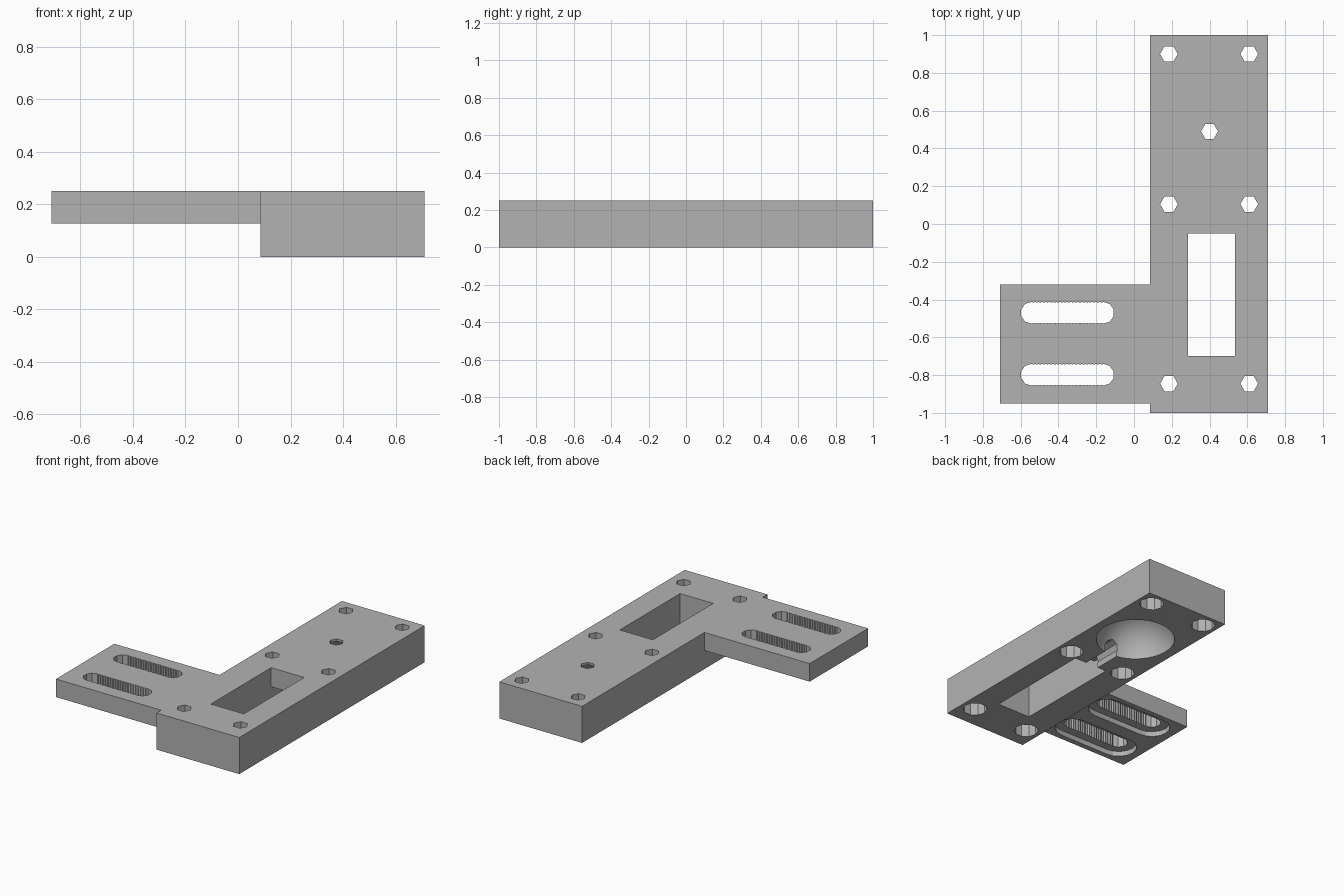
import bpy, bmesh
from math import radians, sin, cos, pi
from mathutils import Matrix

if "Cube" in bpy.data.objects:
    bpy.data.objects.remove(bpy.data.objects["Cube"])

grey = bpy.data.materials.new("plain_grey")
grey.use_nodes = True
grey.diffuse_color = (0.45, 0.45, 0.45, 1)
grey.node_tree.nodes["Principled BSDF"].inputs["Base Color"].default_value = (0.45, 0.45, 0.45, 1)


def add_object(name, bm):
    bmesh.ops.recalc_face_normals(bm, faces=bm.faces)
    mesh = bpy.data.meshes.new(name)
    bm.to_mesh(mesh)
    bm.free()
    mesh.materials.append(grey)
    obj = bpy.data.objects.new(name, mesh)
    bpy.context.collection.objects.link(obj)
    return obj


def prism(name, outline, z0, z1):
    bm = bmesh.new()
    face = bm.faces.new([bm.verts.new((x, y, z0)) for x, y in outline])
    top = bmesh.ops.extrude_face_region(bm, geom=[face])["geom"]
    bmesh.ops.translate(bm, vec=(0, 0, z1 - z0),
                        verts=[v for v in top if isinstance(v, bmesh.types.BMVert)])
    return add_object(name, bm)


def block(name, x0, x1, y0, y1, z0, z1):
    return prism(name, [(x0, y0), (x1, y0), (x1, y1), (x0, y1)], z0, z1)


def round_hole(name, x, y, r, sides, z0, z1):
    pts = [(x + r * cos(2 * pi * i / sides), y + r * sin(2 * pi * i / sides)) for i in range(sides)]
    return prism(name, pts, z0, z1)


def slot(name, x0, x1, y, r, z0, z1, arc=8, teeth=0, depth=0.005):
    """Long hole with rounded ends and optionally toothed sides."""
    pts = []
    for cx, start, side in ((x1, -pi / 2, 1), (x0, pi / 2, -1)):
        for i in range(arc + 1):
            a = start + pi * i / arc
            pts.append((cx + r * cos(a), y + r * sin(a)))
        for i in range(1, 2 * teeth):
            t = i / (2 * teeth)
            inset = depth if i % 2 else 0
            pts.append((cx + side * (x0 - x1) * t, y + side * (r - inset)))
    return prism(name, pts, z0, z1)


def combine(target, other, operation):
    mod = target.modifiers.new(operation, "BOOLEAN")
    mod.operation = operation
    mod.solver = "EXACT"
    mod.object = other
    bpy.context.view_layer.update()
    graph = bpy.context.evaluated_depsgraph_get()
    result = bpy.data.meshes.new_from_object(target.evaluated_get(graph))
    target.modifiers.clear()
    target.data = result
    bpy.data.objects.remove(other)


# Thick bar with a thinner side arm
plate = block("mounting_plate", 0.085, 0.71, -1, 1, 0, 0.25)
combine(plate, block("side_arm", -0.71, 0.2, -0.95, -0.32, 0.127, 0.25), "UNION")

cutters = []

# Screw holes with wider recesses underneath
for x in (0.185, 0.61):
    for y in (-0.845, 0.105, 0.9):
        cutters.append(round_hole("screw_hole", x, y, 0.047, 6, 0.05, 0.3))
        cutters.append(round_hole("screw_recess", x, y, 0.077, 10, -0.05, 0.14))

# Rectangular opening, its deeper underside and the channel to the dome
cutters.append(block("window", 0.285, 0.535, -0.7, -0.05, -0.1, 0.3))
cutters.append(block("window_step", 0.285, 0.535, -0.2, 0.06, -0.1, 0.12))

bm = bmesh.new()
bmesh.ops.create_cone(bm, cap_ends=True, segments=8, radius1=0.052, radius2=0.052, depth=0.4,
                      matrix=Matrix.Translation((0.4, 0.15, 0.045)) @ Matrix.Rotation(radians(90), 4, "X"))
cutters.append(add_object("channel", bm))
cutters.append(block("channel_mouth", 0.352, 0.448, 0, 0.3, -0.1, 0.04))

# Dome hollow with a small hole through its top
bm = bmesh.new()
bmesh.ops.create_uvsphere(bm, u_segments=32, v_segments=24, radius=0.25,
                          matrix=Matrix.Translation((0.4, 0.49, -0.012)))
cutters.append(add_object("dome", bm))
cutters.append(round_hole("dome_hole", 0.4, 0.49, 0.045, 6, 0.1, 0.3))

# Adjusting slots with shallow recesses under the arm
for y in (-0.47, -0.798):
    cutters.append(slot("adjust_slot", -0.542, -0.163, y, 0.058, 0.1, 0.3, arc=5, teeth=20))
    cutters.append(slot("slot_recess", -0.542, -0.163, y, 0.115, 0.05, 0.162))

for cutter in cutters:
    combine(plate, cutter, "DIFFERENCE")

# One colour throughout, smooth only inside the dome
plate.data.materials.clear()
plate.data.materials.append(grey)
for poly in plate.data.polygons:
    poly.material_index = 0
bpy.ops.object.select_all(action="DESELECT")
plate.select_set(True)
bpy.context.view_layer.objects.active = plate
bpy.ops.object.shade_smooth_by_angle(angle=radians(20))
